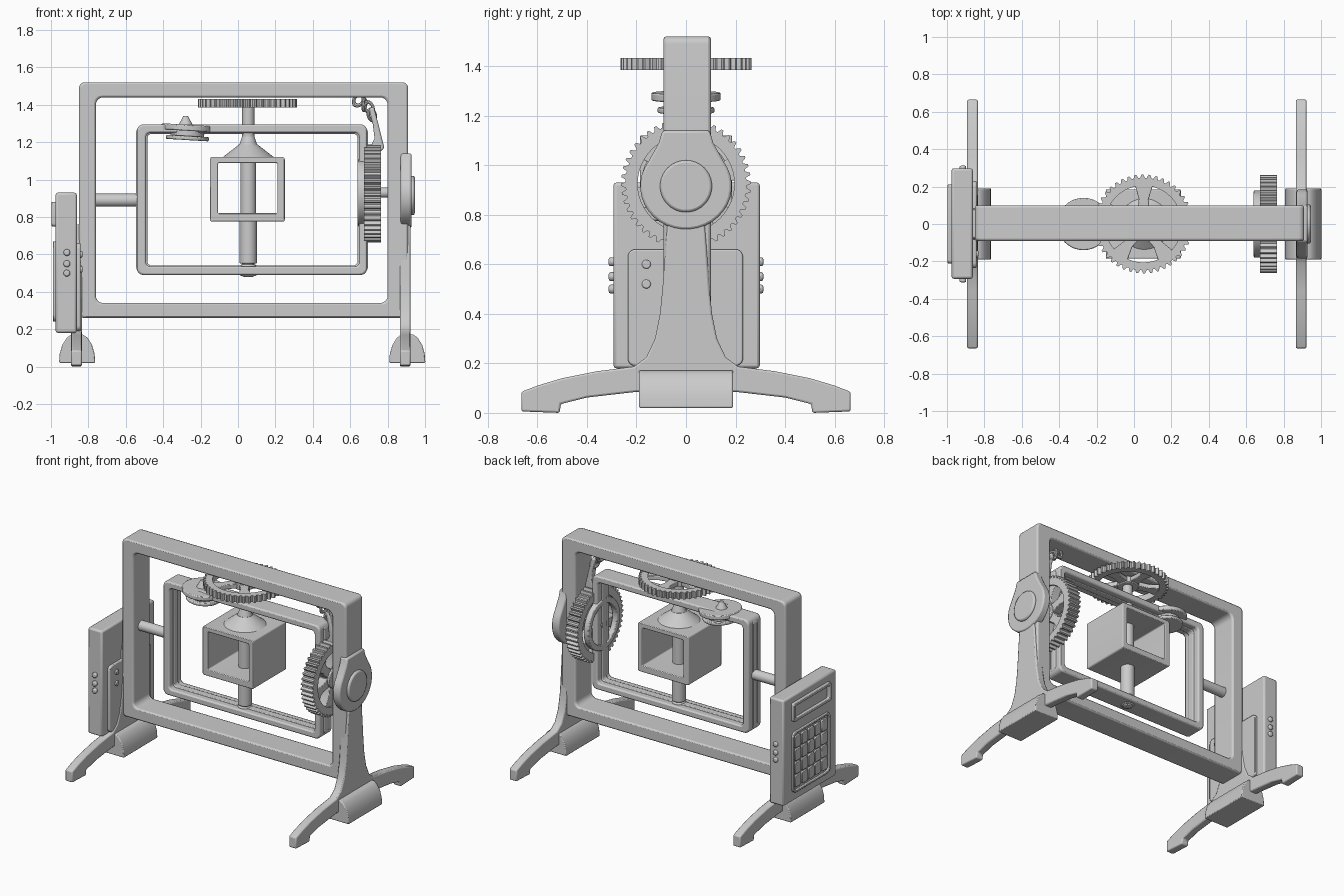
import bpy, bmesh, math
from mathutils import Vector, Euler

if "Cube" in bpy.data.objects:
    bpy.data.objects.remove(bpy.data.objects["Cube"])

AX = {'X': lambda a, b, d: (d, a, b), 'Y': lambda a, b, d: (a, d, b), 'Z': lambda a, b, d: (a, b, d)}
ROT = {'X': (0, math.pi / 2, 0), 'Y': (math.pi / 2, 0, 0), 'Z': (0, 0, 0)}


def finish(name, bm, bevel=0, seg=2):
    bmesh.ops.recalc_face_normals(bm, faces=bm.faces)
    me = bpy.data.meshes.new(name)
    bm.to_mesh(me)
    bm.free()
    ob = bpy.data.objects.new(name, me)
    bpy.context.collection.objects.link(ob)
    if bevel:
        m = ob.modifiers.new("edges", 'BEVEL')
        m.width, m.segments, m.limit_method = bevel, seg, 'ANGLE'
        m.angle_limit = math.radians(40)
    return ob


def prism(name, pts, axis, d0, d1, bevel=0):
    bm = bmesh.new()
    lo, hi = [[bm.verts.new(AX[axis](a, b, d)) for a, b in pts] for d in (d0, d1)]
    bm.faces.new(lo)
    bm.faces.new(hi)
    n = len(pts)
    for i in range(n):
        j = (i + 1) % n
        bm.faces.new((lo[i], lo[j], hi[j], hi[i]))
    return finish(name, bm, bevel)


def ring(name, outer, inner, axis, d0, d1, bevel=0):
    bm = bmesh.new()
    loops = [[bm.verts.new(AX[axis](a, b, d)) for a, b in p]
             for p, d in ((outer, d0), (outer, d1), (inner, d1), (inner, d0))]
    n = len(outer)
    for k in range(4):
        A, B = loops[k], loops[(k + 1) % 4]
        for i in range(n):
            j = (i + 1) % n
            bm.faces.new((A[i], A[j], B[j], B[i]))
    return finish(name, bm, bevel)


def rrect(a0, a1, b0, b1, r, n=5):
    pts = []
    for q, (ca, cb) in enumerate(((a1 - r, b1 - r), (a0 + r, b1 - r), (a0 + r, b0 + r), (a1 - r, b0 + r))):
        for i in range(n + 1):
            t = math.pi / 2 * (q + i / n)
            pts.append((ca + r * math.cos(t), cb + r * math.sin(t)))
    return pts


def box(name, x0, x1, y0, y1, z0, z1, bevel=0.008):
    return prism(name, [(x0, y0), (x1, y0), (x1, y1), (x0, y1)], 'Z', z0, z1, bevel)


def rod(name, c, axis, r, length, r2=None, bevel=0, seg=40):
    bm = bmesh.new()
    bmesh.ops.create_cone(bm, cap_ends=True, segments=seg, radius1=r, radius2=r if r2 is None else r2, depth=length)
    bmesh.ops.rotate(bm, verts=bm.verts, matrix=Euler(ROT[axis]).to_matrix())
    bmesh.ops.translate(bm, verts=bm.verts, vec=Vector(c))
    return finish(name, bm, bevel)


def gear(name, ca, cb, axis, d0, d1, R, teeth, rim, spokes=5, hub=0.07, phase=0.3):
    outer, inner = [], []
    for i in range(teeth * 4):
        t = 2 * math.pi * (i / (teeth * 4))
        r = R if i % 4 < 2 else R - 0.018
        outer.append((ca + r * math.cos(t), cb + r * math.sin(t)))
        inner.append((ca + rim * math.cos(t), cb + rim * math.sin(t)))
    ring(name + "_rim", outer, inner, axis, d0, d1)
    e = (d1 - d0) * 0.15
    rod(name + "_hub", AX[axis](ca, cb, (d0 + d1) / 2), axis, hub, d1 - d0, bevel=0.005)
    for k in range(spokes):
        t = phase + 2 * math.pi * k / spokes
        c, s = math.cos(t), math.sin(t)
        pts = [(hub * .6, -.034), (rim * .65, -.026), (rim + .01, -.05), (rim + .01, .05), (rim * .65, .026), (hub * .6, .034)]
        prism(name + "_spoke", [(ca + u * c - v * s, cb + u * s + v * c) for u, v in pts], axis, d0 + e, d1 - e, 0.004)


# fixed outer frame and tilting inner frame
ring("outer_frame", rrect(-.85, .91, .26, 1.52, .03), rrect(-.76, .80, .34, 1.44, .04), 'Y', -.09, .10, .012)
ring("inner_frame", rrect(-.54, .69, .49, 1.295, .035), rrect(-.492, .648, .535, 1.25, .025), 'Y', -.07, .07, .01)
ring("inner_frame_band", rrect(-.545, .695, .5, 1.285, .035), rrect(-.485, .64, .54, 1.245, .025), 'Y', -.025, .025, .006)

# pivots of the inner frame
rod("left_pivot", (-.65, 0, .89), 'X', .035, .26)
rod("right_pivot", (.76, 0, .93), 'X', .027, .24)

# sample holder, open front to back, with its upright shaft
ring("sample_box", rrect(-.15, .25, .775, 1.12, .012), rrect(-.108, .212, .82, 1.088, .008), 'Y', -.185, .185, .005)
rod("upright_shaft", (.055, 0, .95), 'Z', .033, .94, bevel=.008)
rod("box_shaft_sleeve", (.055, 0, .95), 'Z', .042, .33)
rod("lower_sleeve", (.055, 0, .665), 'Z', .046, .23, bevel=.006)
rod("lower_bearing", (.055, 0, .515), 'Z', .045, .06, bevel=.008)
rod("box_cone", (.055, 0, 1.152), 'Z', .14, .07, .05)
rod("cone_neck", (.055, 0, 1.205), 'Z', .05, .05, .033)

# gears
gear("top_gear", .05, 0, 'Z', 1.385, 1.432, .265, 44, .205)
gear("side_gear", 0, .925, 'X', .675, .765, .262, 46, .195, 6)
ring("side_gear_flange", [(.18 * math.cos(t * .1309), .93 + .18 * math.sin(t * .1309)) for t in range(48)],
     [(.14 * math.cos(t * .1309), .93 + .14 * math.sin(t * .1309)) for t in range(48)], 'X', .64, .68, .006)

# small pinion pair resting on the inner frame
for nm, z, r, h in (("pinion_upper", 1.277, .14, .032), ("pinion_middle", 1.25, .09, .04), ("pinion_lower", 1.222, .115, .022)):
    p = rod(nm, (0, 0, 0), 'Z', r, h, bevel=.006)
    p.location, p.rotation_euler = (-.27, 0, z), (0, .06, 0)
rod("pinion_tip", (-.28, 0, 1.31), 'Z', .045, .06, .012)

# hanging chain and drop link in the top right corner
def link(name, loc, rot, R, r, stretch):
    bpy.ops.mesh.primitive_torus_add(major_segments=20, minor_segments=8, major_radius=R, minor_radius=r,
                                     location=loc, rotation=rot)
    bpy.context.object.name = name
    bpy.context.object.scale = (1, stretch, 1)

for i, (x, z) in enumerate(((.645, 1.425), (.675, 1.40), (.70, 1.385), (.715, 1.345))):
    link("chain_link", (x, 0, z), (math.pi / 2, .6, i * 1.3), .024, .009, 1.3)
prism("drop_link", [(.70, 1.38), (.725, 1.39), (.75, 1.3), (.782, 1.17), (.765, 1.15), (.70, 1.16), (.73, 1.22), (.72, 1.3)],
      'Y', -.025, .025, .008)

# legs: one half outline mirrored in y
half = [(.075, .76), (.085, .64), (.095, .5), (.105, .4), (.125, .3), (.16, .225), (.21, .187), (.36, .168),
        (.5, .14), (.6, .11), (.665, .085), (.665, .006), (.51, 0), (.505, .036), (.4, .062), (.2, .085)]
outline = half + [(-y, z) for y, z in reversed(half)]
for side, x0, x1 in (("right", .865, .922), ("left", -.892, -.835)):
    prism(side + "_leg", outline, 'X', x0, x1, .008)
    cx = .905 if x0 > 0 else -.86
    dome = [(-.097, .02), (.097, .02), (.093, .07), (.08, .115), (.055, .155), (.03, .172),
            (-.03, .172), (-.055, .155), (-.08, .115), (-.093, .07)]
    prism(side + "_foot_block", [(cx + a, b) for a, b in dome], 'Y', -.19, .19, .006)

# right bearing hub with cap
hub = [(.185 * math.cos(t), .915 + .175 * math.sin(t)) for t in [math.radians(a) for a in range(-215, 36, 10)]]
hub = [(-.095, 1.14), (-.11, 1.09)] + hub + [(.11, 1.09), (.095, 1.14)]
prism("bearing_hub", hub, 'X', .87, .928, .01)
rod("bearing_cap", (.92, 0, .915), 'X', .105, .05, bevel=.01)

# control box with display and keypad on the outer face
box("control_box", -.975, -.862, -.293, .298, .18, .93, .012)
prism("control_back_panel", rrect(-.235, .23, .19, .66, .03), 'X', -.865, -.842, .006)
ring("display_bezel", rrect(-.21, .21, .75, .88, .015), rrect(-.19, .19, .77, .86, .01), 'X', -.998, -.97, .004)
ring("keypad_bezel", rrect(-.21, .21, .24, .67, .035), rrect(-.195, .195, .255, .655, .03), 'X', -.99, -.97, .004)
for i in range(5):
    for j in range(4):
        y, z = -.148 + .074 * i, .315 + .093 * j
        prism("key", rrect(y - .032, y + .032, z - .041, z + .041, .01, 2), 'X', -.987, -.97, .003)
for s in (-1, 1):
    for z in (.5, .55, .61):
        rod("side_button", (-.915, s * .297, z), 'Y', .018, .03, bevel=.008, seg=20)
for y in (-.16, -.05, .05):
    for z in (.52, .6):
        rod("panel_stud", (-.842, y, z), 'X', .018, .02, bevel=.005, seg=16)

# smooth shading with sharp edges kept
bpy.ops.object.select_all(action='SELECT')
bpy.context.view_layer.objects.active = bpy.data.objects["outer_frame"]
bpy.ops.object.shade_smooth_by_angle(angle=math.radians(35))
